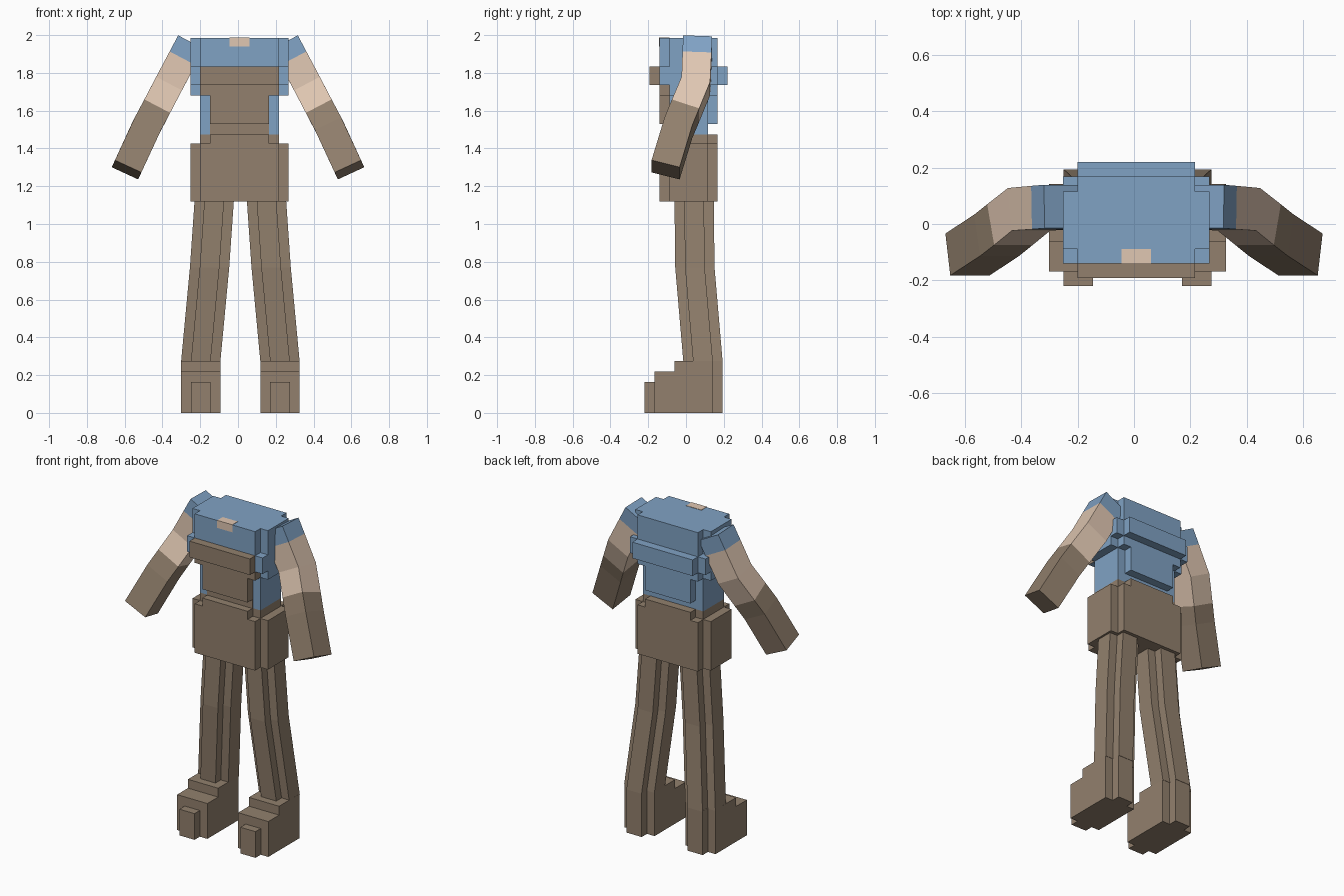
import bpy, bmesh
from mathutils import Vector

old = bpy.data.objects.get("Cube")
if old:
    bpy.data.objects.remove(old, do_unlink=True)

VOX = 0.052            # block unit
BODY_X, LEG_X = 0.008, 0.0125   # centre lines of torso and legs


def material(name, rgb):
    m = bpy.data.materials.new(name)
    m.use_nodes = True
    m.diffuse_color = (*rgb, 1)
    m.node_tree.nodes["Principled BSDF"].inputs["Base Color"].default_value = (*rgb, 1)
    return m


BLUE = material("shirt_blue", (0.216, 0.361, 0.552))
BROWN = material("overall_brown", (0.287, 0.216, 0.153))
SKIN = material("skin", (0.745, 0.571, 0.445))


def loft(name, rings, mats, rule=None, bands=None):
    """Skin a list of rings; colour faces by band number or by a rule on the face."""
    bm = bmesh.new()
    loops = [[bm.verts.new(p) for p in ring] for ring in rings]
    n = len(loops[0])
    for k in range(len(loops) - 1):
        for i in range(n):
            j = (i + 1) % n
            f = bm.faces.new((loops[k][i], loops[k][j], loops[k + 1][j], loops[k + 1][i]))
            f.material_index = bands[k] if bands else 0
    for loop, band in ((loops[0], 0), (loops[-1], -1)):
        f = bm.faces.new(loop)
        f.material_index = bands[band] if bands else 0
    bmesh.ops.recalc_face_normals(bm, faces=bm.faces)
    if rule:
        for f in bm.faces:
            f.material_index = rule(f)
    me = bpy.data.meshes.new(name)
    bm.to_mesh(me)
    bm.free()
    for m in mats:
        me.materials.append(m)
    ob = bpy.data.objects.new(name, me)
    bpy.context.collection.objects.link(ob)
    return ob


def outline(x0, x1, y0, y1, z, c=0.0, front=True):
    """Rectangle, with square notches of size c in its corners."""
    if not c:
        pts = [(x0, y0), (x1, y0), (x1, y1), (x0, y1)]
    else:
        a, b, d, e = x0 + c, x1 - c, y0 + c, y1 - c
        pts = [(a, y0), (b, y0), (b, d), (x1, d)] if front else [(x0, y0), (x1, y0)]
        pts += [(x1, e), (b, e), (b, y1), (a, y1), (a, e), (x0, e)]
        if front:
            pts += [(x0, d), (a, d)]
    return [Vector((x, y, z)) for x, y in pts]


def block(name, hx, y0, y1, z0, z1, mats, cx=BODY_X, c=0.0, rule=None, front=True):
    rings = [outline(cx - hx, cx + hx, y0, y1, z, c, front) for z in (z0, z1)]
    return loft(name, rings, mats, rule)


# Torso, built in stacked layers
F, B = -0.14, 0.168
WIDE, MID, SLIM = 5 * VOX, 4 * VOX, 3 * VOX


def bib_front(f):
    return 1 if f.calc_center_median().y < F + 0.03 else 0


block("shirt_shoulders", WIDE, F, B, 1.835, 1.985, [BLUE], c=VOX)
block("shirt_chest", WIDE, F, B, 1.735, 1.835, [BLUE])
block("bib_top", MID, F - VOX, F, 1.735, 1.835, [BROWN])
block("shirt_back_ridge", MID, B, B + VOX, 1.735, 1.835, [BLUE])
block("shirt_ribs", WIDE, F, B, 1.68, 1.735, [BLUE, BROWN], c=VOX, rule=bib_front)
block("shirt_belly", MID, F, B, 1.53, 1.68, [BLUE, BROWN], c=VOX, rule=bib_front)
block("shirt_waist", MID, F + VOX, B - VOX, 1.475, 1.53, [BLUE])
block("bib_waist", SLIM, F + VOX - 0.005, F + VOX, 1.475, 1.53, [BROWN])
block("hip_band", MID, F, B, 1.425, 1.475, [BROWN], c=VOX)
block("pelvis", WIDE, F, B, 1.12, 1.425, [BROWN], c=VOX)
block("neck_opening", VOX, F - 0.002, F + VOX, 1.94, 1.987, [SKIN])

# Legs and feet
for side, label in ((1, "left"), (-1, "right")):
    rings = []
    for x, y, z in ((0.138, 0.043, 1.13), (0.163, 0.047, 0.77), (0.21, 0.09, 0.27)):
        cx = LEG_X + side * x
        rings.append(outline(cx - 2 * VOX, cx + 2 * VOX, y - 2 * VOX, y + 2 * VOX, z, VOX))
    loft(label + "_leg", rings, [BROWN])

    cx = LEG_X + side * 0.21
    block(label + "_ankle", 2 * VOX, -0.062, 0.192, 0, 0.275, [BROWN], cx, VOX, front=False)
    block(label + "_foot", 2 * VOX, -0.168, -0.062, 0, 0.22, [BROWN], cx)
    block(label + "_toe", VOX, -0.22, -0.168, 0, 0.163, [BROWN], cx)

# Arms: square sleeve, skin and glove bands along a bent path
shoulder, elbow = Vector((0.25, 0.062, 1.96)), Vector((0.372, 0.052, 1.73))
wrist, tip = Vector((0.487, -0.04, 1.51)), Vector((0.59, -0.108, 1.287))
path = [shoulder, shoulder.lerp(elbow, 0.37), elbow, elbow.lerp(wrist, 0.59), wrist, tip]
HALF = 0.077
for side, label in ((1, "left"), (-1, "right")):
    rings = []
    for i, p in enumerate(path):
        before = (p - path[i - 1]).normalized() if i else Vector()
        after = (path[i + 1] - p).normalized() if i < len(path) - 1 else Vector()
        d = (before + after).normalized()
        u = d.cross(Vector((0, 1, 0))).normalized()
        v = d.cross(u)
        ring = [p + HALF * (a * u + b * v) for a, b in ((-1, -1), (1, -1), (1, 1), (-1, 1))]
        rings.append([Vector((side * q.x, q.y, q.z)) for q in ring])
    loft(label + "_arm", rings, [BLUE, SKIN, BROWN], bands=[0, 1, 1, 2, 2])
